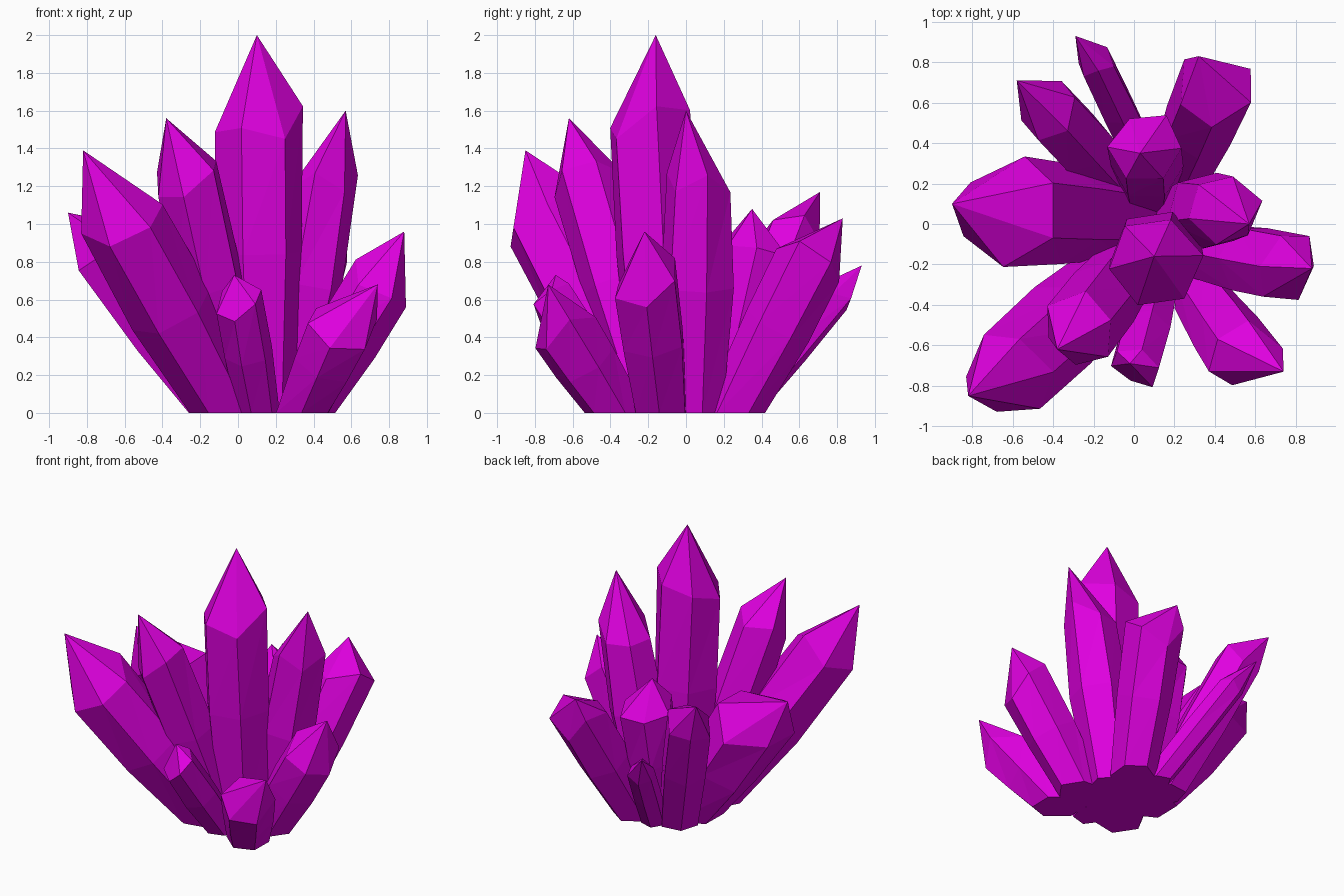
import bpy, bmesh, math, random
from mathutils import Vector

if "Cube" in bpy.data.objects:
    bpy.data.objects.remove(bpy.data.objects["Cube"])

random.seed(4)
mat = bpy.data.materials.new("magenta_crystal")
mat.diffuse_color = (0.74, 0.0, 0.74, 1)
mat.use_nodes = True
mat.node_tree.nodes["Principled BSDF"].inputs["Base Color"].default_value = mat.diffuse_color


def crystal(name, base, base_r, mid_r, shoulder, r, tip, turn=0, sides=6):
    """Prism with flat ground ring, swollen middle, uneven shoulder and off-centre point."""
    foot, neck, tip = Vector((*base, 0)), Vector(shoulder), Vector(tip)
    axis = (neck - foot).normalized()
    u = axis.cross(Vector((0.02, 1, 0))).normalized()
    v = axis.cross(u)
    bm = bmesh.new()
    low, mid, high = [], [], []
    for i in range(sides):
        a = math.radians(turn) + math.tau * i / sides
        d = u * math.cos(a) + v * math.sin(a)
        flat = d - axis * (d.z / axis.z)      # slide along the axis onto the ground
        low.append(bm.verts.new(foot + flat * base_r))
        mid.append(bm.verts.new(foot.lerp(neck, 0.55) + d * mid_r))
        rise = random.uniform(-0.4, 0.4) * r
        high.append(bm.verts.new(neck + d * r * random.uniform(0.95, 1.08) + axis * rise))
    top = bm.verts.new(tip)
    bm.faces.new(low)
    for i in range(sides):
        j = (i + 1) % sides
        for a, b in ((low, mid), (mid, high)):
            bm.faces.new((a[i], a[j], b[j]))
            bm.faces.new((a[i], b[j], b[i]))
        bm.faces.new((high[i], high[j], top))
    bmesh.ops.recalc_face_normals(bm, faces=bm.faces)
    mesh = bpy.data.meshes.new(name)
    bm.to_mesh(mesh)
    bm.free()
    ob = bpy.data.objects.new(name, mesh)
    mesh.materials.append(mat)
    bpy.context.collection.objects.link(ob)


# name, base centre, base radius, middle radius, shoulder centre, shoulder radius, tip, turn
crystal("main_crystal", (0.12, -0.11), 0.18, 0.23, (0.10, -0.19, 1.54), 0.235, (0.10, -0.16, 2.0), 10)
crystal("front_left_tall_crystal", (0.0, -0.17), 0.15, 0.19, (-0.27, -0.52, 1.24), 0.185, (-0.38, -0.62, 1.56), 20)
crystal("front_left_outer_crystal", (-0.05, -0.22), 0.18, 0.235, (-0.60, -0.73, 1.00), 0.235, (-0.82, -0.85, 1.39), 0)
crystal("left_crystal", (-0.05, 0.03), 0.20, 0.25, (-0.59, 0.07, 0.81), 0.27, (-0.90, 0.10, 1.06), 30)
crystal("back_left_crystal", (-0.08, 0.2), 0.14, 0.16, (-0.42, 0.57, 0.95), 0.16, (-0.58, 0.71, 1.17), 15)
crystal("back_thin_crystal", (0.06, 0.28), 0.09, 0.095, (-0.19, 0.80, 0.62), 0.09, (-0.29, 0.93, 0.78), 0)
crystal("back_right_crystal", (0.22, 0.25), 0.15, 0.185, (0.40, 0.68, 0.84), 0.185, (0.32, 0.83, 1.03), 25)
crystal("back_short_crystal", (0.07, 0.18), 0.15, 0.18, (0.06, 0.38, 0.88), 0.18, (0.03, 0.35, 1.08), 0)
crystal("right_tall_crystal", (0.24, 0.05), 0.15, 0.20, (0.45, 0.07, 1.22), 0.18, (0.57, 0.00, 1.60), 15)
crystal("right_crystal", (0.34, -0.13), 0.15, 0.18, (0.76, -0.21, 0.70), 0.18, (0.88, -0.22, 0.96), 0)
crystal("front_right_low_crystal", (0.34, -0.37), 0.145, 0.175, (0.55, -0.67, 0.48), 0.185, (0.74, -0.73, 0.68), 30)
crystal("front_small_crystal", (0.11, -0.32), 0.11, 0.13, (0.01, -0.70, 0.58), 0.125, (-0.02, -0.69, 0.73), 10)
